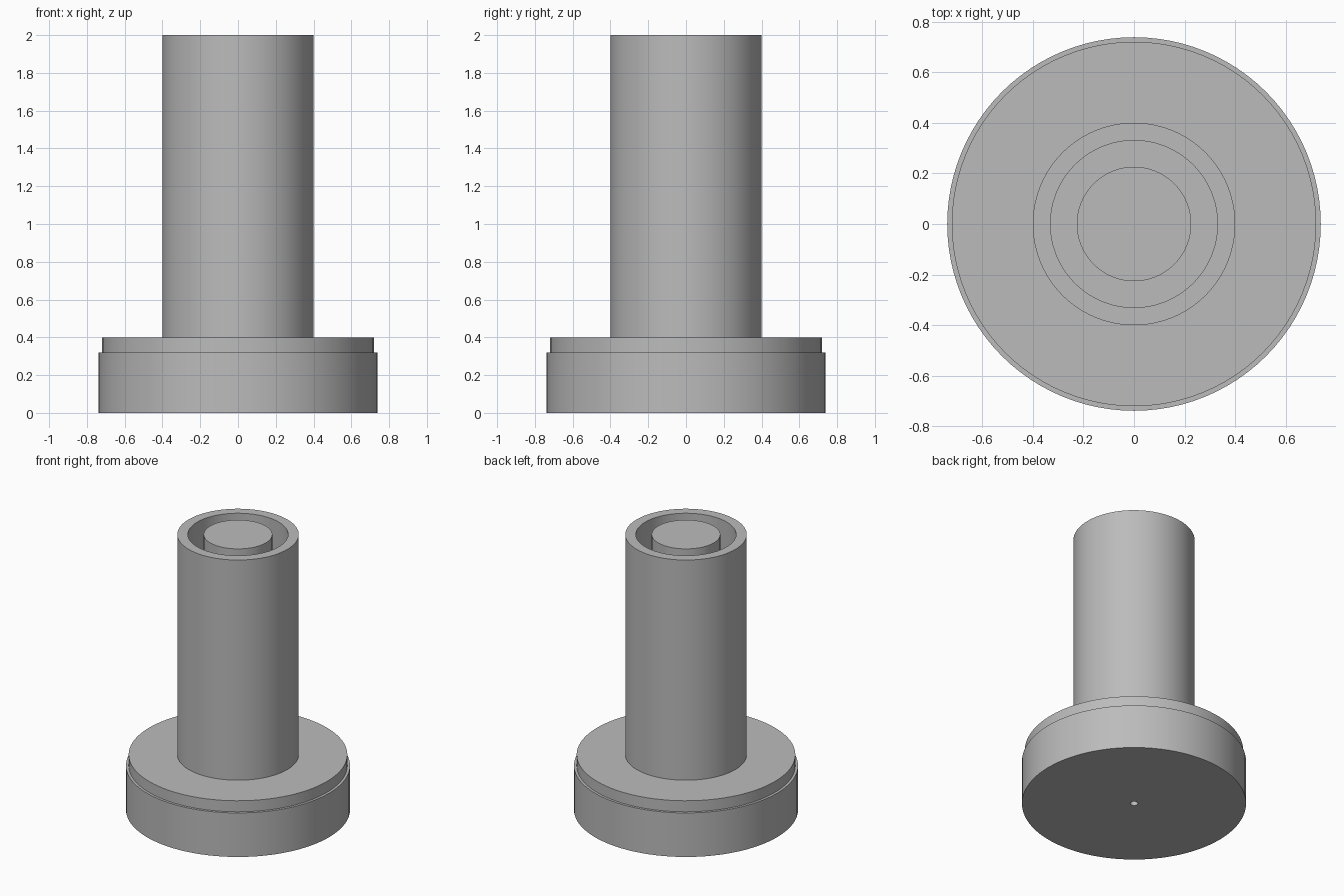
import bpy
import bmesh
import math

SEGMENTS = 96

cube = bpy.data.objects.get("Cube")
if cube:
    bpy.data.objects.remove(cube, do_unlink=True)

grey = bpy.data.materials.new("grey")
grey.use_nodes = True
grey.diffuse_color = (0.5, 0.5, 0.5, 1)
grey.node_tree.nodes["Principled BSDF"].inputs["Base Color"].default_value = (0.5, 0.5, 0.5, 1)


def lathe(name, profile):
    """Turn a (radius, height) profile once around the z axis."""
    bm = bmesh.new()
    verts = [bm.verts.new((r, 0, z)) for r, z in profile]
    edges = [bm.edges.new(pair) for pair in zip(verts, verts[1:])]
    bmesh.ops.spin(bm, geom=verts + edges, cent=(0, 0, 0), axis=(0, 0, 1),
                   angle=math.tau, steps=SEGMENTS)
    bmesh.ops.remove_doubles(bm, verts=bm.verts, dist=0.0001)
    bmesh.ops.recalc_face_normals(bm, faces=bm.faces)
    mesh = bpy.data.meshes.new(name)
    bm.to_mesh(mesh)
    bm.free()
    mesh.materials.append(grey)
    obj = bpy.data.objects.new(name, mesh)
    bpy.context.collection.objects.link(obj)
    bpy.ops.object.select_all(action="DESELECT")
    obj.select_set(True)
    bpy.context.view_layer.objects.active = obj
    bpy.ops.object.shade_smooth_by_angle(angle=math.radians(30))
    return obj


BASE_TOP, TOP = 0.4, 2.0

# Stepped round base with a small blind hole underneath
lathe("stepped_base", [(0, 0.32), (0.025, 0.32), (0.025, 0), (0.738, 0), (0.738, 0.32),
                       (0.72, 0.32), (0.72, BASE_TOP), (0, BASE_TOP)])

# Hollow sleeve, closed by a flat rim
lathe("outer_sleeve", [(0.4, BASE_TOP), (0.4, TOP), (0.33, TOP),
                       (0.33, BASE_TOP), (0.4, BASE_TOP)])

# Solid core inside the sleeve
lathe("inner_core", [(0, BASE_TOP), (0.226, BASE_TOP), (0.226, TOP), (0, TOP)])
